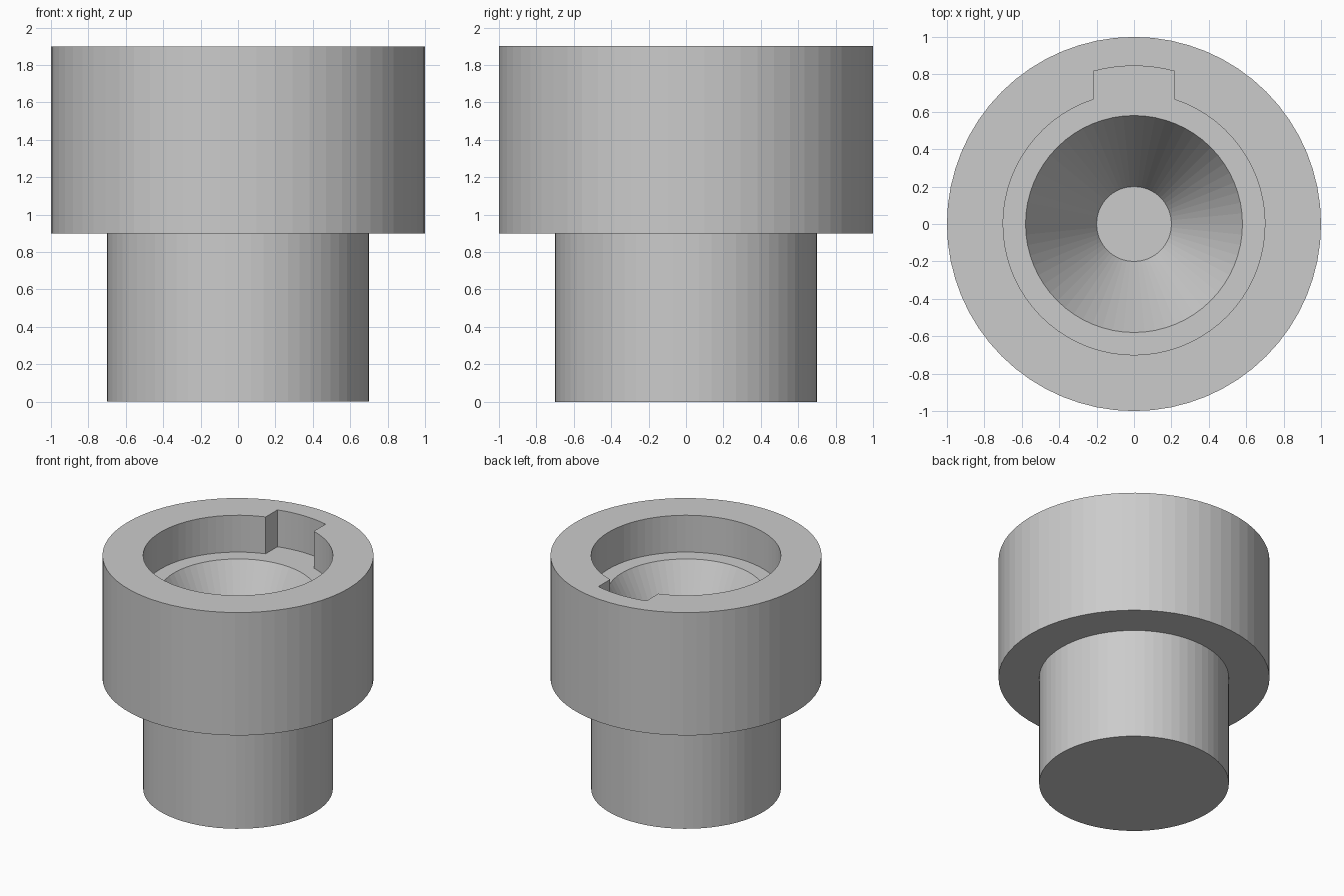
import bpy, bmesh
from math import sin, cos, asin, pi

SIDES = 64

cube = bpy.data.objects.get("Cube")
if cube:
    bpy.data.objects.remove(cube, do_unlink=True)

grey = bpy.data.materials.new("light grey")
grey.use_nodes = True
colour = (0.6, 0.6, 0.6, 1)
grey.diffuse_color = colour
grey.node_tree.nodes["Principled BSDF"].inputs["Base Color"].default_value = colour


def finish(bm, name):
    bmesh.ops.recalc_face_normals(bm, faces=bm.faces)
    mesh = bpy.data.meshes.new(name)
    bm.to_mesh(mesh)
    bm.free()
    mesh.materials.append(grey)
    obj = bpy.data.objects.new(name, mesh)
    bpy.context.collection.objects.link(obj)
    return obj


def lathe(name, profile):
    """Closed solid of revolution from (radius, height) pairs."""
    bm = bmesh.new()
    rings = [[bm.verts.new((r * cos(2 * pi * i / SIDES), r * sin(2 * pi * i / SIDES), z))
              for i in range(SIDES)] for r, z in profile]
    for low, high in zip(rings, rings[1:]):
        for i in range(SIDES):
            j = (i + 1) % SIDES
            bm.faces.new((low[i], low[j], high[j], high[i]))
    bm.faces.new(rings[0])
    bm.faces.new(rings[-1])
    return finish(bm, name)


def prism(name, outline, bottom, top):
    bm = bmesh.new()
    face = bm.faces.new([bm.verts.new((x, y, bottom)) for x, y in outline])
    moved = bmesh.ops.extrude_face_region(bm, geom=[face])["geom"]
    bmesh.ops.translate(bm, vec=(0, 0, top - bottom),
                        verts=[v for v in moved if isinstance(v, bmesh.types.BMVert)])
    return finish(bm, name)


def arc(radius, start, end, steps):
    angles = [start + (end - start) * i / steps for i in range(steps + 1)]
    return [(radius * cos(a), radius * sin(a)) for a in angles]


def cut(target, cutter):
    cutter.hide_render = True
    mod = target.modifiers.new("cut", "BOOLEAN")
    mod.operation = "DIFFERENCE"
    mod.solver = "EXACT"
    mod.object = cutter
    bpy.context.view_layer.objects.active = target
    bpy.ops.object.modifier_apply(modifier=mod.name)
    bpy.data.objects.remove(cutter, do_unlink=True)


# Stem and wide collar
body = lathe("stepped_body", [(0.7, 0), (0.7, 0.9), (1, 0.9), (1, 1.9)])

# Round recess with a key slot at the back
recess_r, slot_r, slot_half = 0.7, 0.845, 0.217
inner, outer = asin(slot_half / recess_r), asin(slot_half / slot_r)
outline = (arc(recess_r, pi / 2 + inner, 5 * pi / 2 - inner, SIDES)
           + arc(slot_r, pi / 2 - outer, pi / 2 + outer, 8))
cut(body, prism("keyed_recess_cutter", outline, 1.6, 2.1))

# Tapered bore below the recess, with a flat floor
cut(body, lathe("tapered_bore_cutter", [(0.2, 0.9), (0.58, 1.6), (0.58, 1.7)]))
